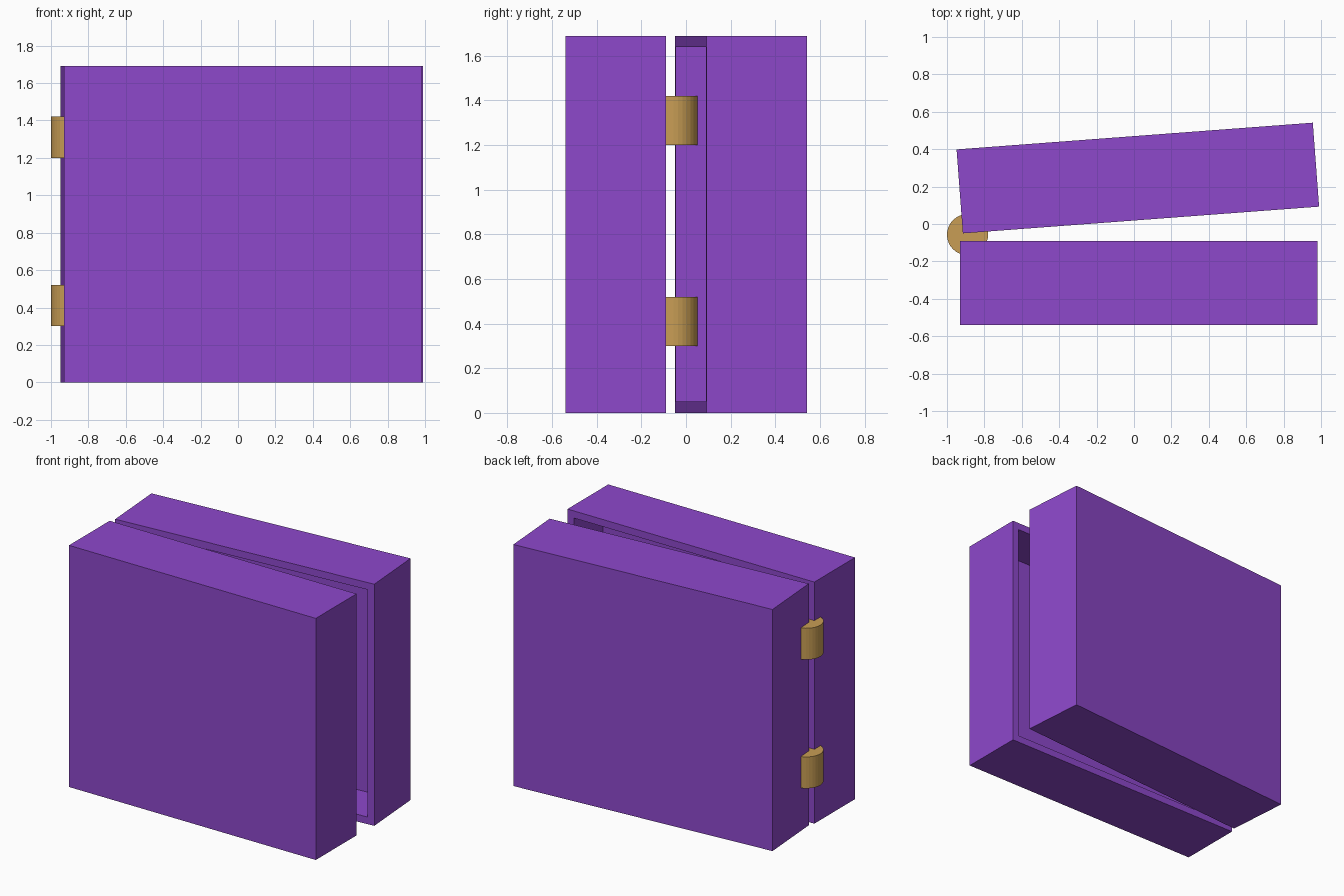
import bpy, bmesh, math
from mathutils import Matrix

if "Cube" in bpy.data.objects:
    bpy.data.objects.remove(bpy.data.objects["Cube"])

W, D, H = 1.91, 0.45, 1.69      # half-case size
WALL, DEPTH = 0.05, 0.32        # rim width and cavity depth


def material(name, color):
    m = bpy.data.materials.new(name)
    m.diffuse_color = (*color, 1)
    m.use_nodes = True
    m.node_tree.nodes["Principled BSDF"].inputs["Base Color"].default_value = m.diffuse_color
    return m


purple = material("purple", (0.27, 0.065, 0.60))
brass = material("brass", (0.58, 0.34, 0.09))


def finish(name, bm, mat):
    bmesh.ops.recalc_face_normals(bm, faces=bm.faces[:])
    me = bpy.data.meshes.new(name)
    bm.to_mesh(me)
    bm.free()
    me.materials.append(mat)
    ob = bpy.data.objects.new(name, me)
    bpy.context.collection.objects.link(ob)
    return ob


def tray(name, side):
    """Hollow half-case, rim at local y = 0, body towards side * y, left edge at x = 0."""
    bm = bmesh.new()
    bmesh.ops.create_cube(bm, size=1, matrix=Matrix.Translation((W / 2, side * D / 2, H / 2))
                          @ Matrix.Diagonal((W, D, H, 1)))
    bm.normal_update()
    rim = [f for f in bm.faces if f.normal.y * side < -0.9]
    # inset the open face for the rim, then push it in for the cavity
    bmesh.ops.inset_region(bm, faces=rim, thickness=WALL, use_even_offset=True)
    cavity = bmesh.ops.extrude_face_region(bm, geom=rim)["geom"]
    bmesh.ops.delete(bm, geom=rim, context='FACES')
    verts = [v for v in cavity if isinstance(v, bmesh.types.BMVert)]
    bmesh.ops.translate(bm, verts=verts, vec=(0, side * DEPTH, 0))
    return finish(name, bm, purple)


# front half, square to the axes
front = tray("front_half", -1)
front.location = (-0.93, -0.09, 0)

# back half, swung open on the hinges
back = tray("back_half", 1)
back.location = (-0.915, -0.05, 0)
back.rotation_euler.z = math.radians(4.29)

# two hinge barrels
for name, z in (("lower_hinge", 0.41), ("upper_hinge", 1.31)):
    bm = bmesh.new()
    bmesh.ops.create_cone(bm, cap_ends=True, segments=32, radius1=0.11, radius2=0.11, depth=0.22)
    finish(name, bm, brass).location = (-0.89, -0.057, z)
